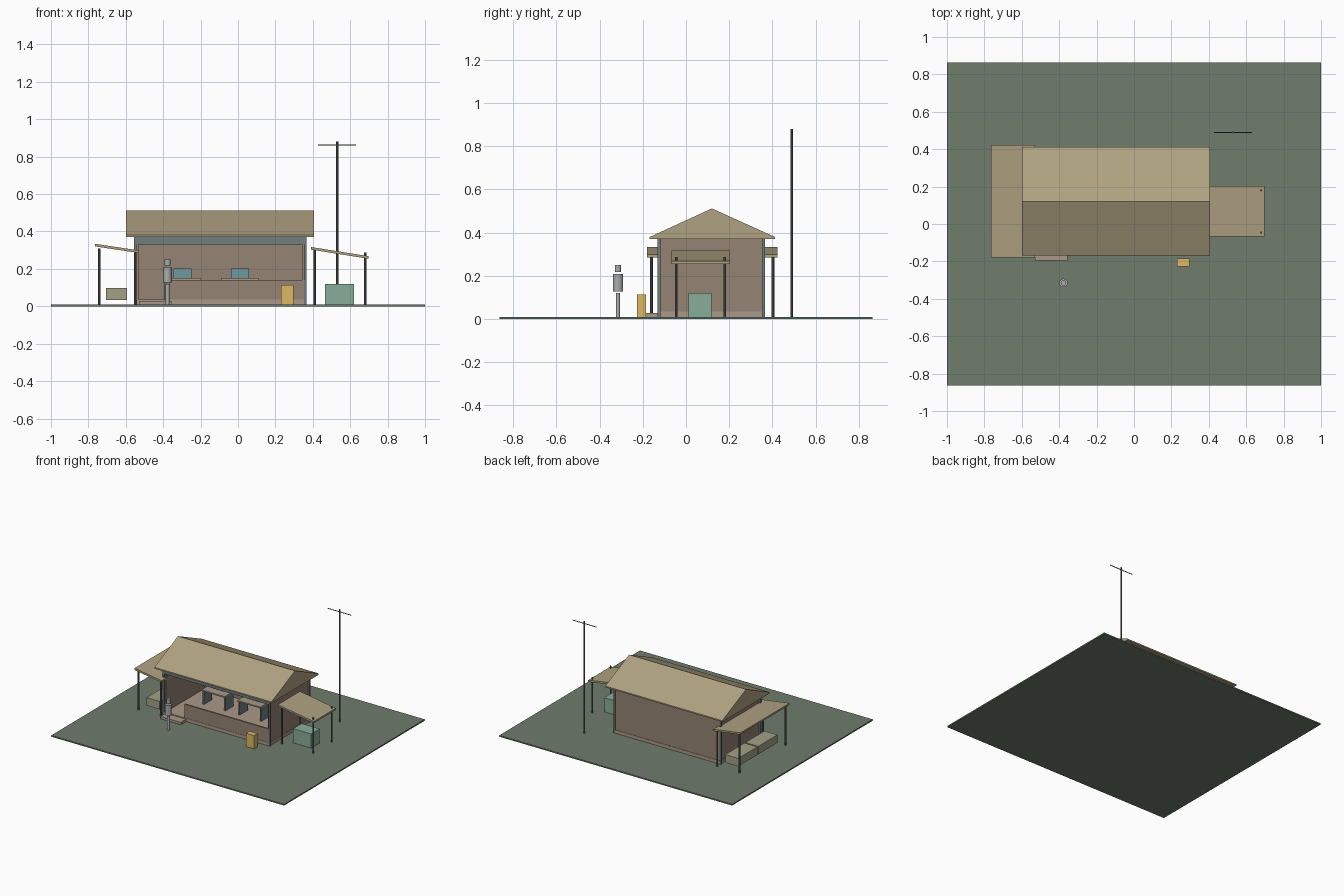
import bpy, bmesh, math

if "Cube" in bpy.data.objects:
    bpy.data.objects.remove(bpy.data.objects["Cube"])

def mat(name, r, g, b):
    m = bpy.data.materials.new(name)
    m.diffuse_color = (r, g, b, 1)
    m.use_nodes = True
    m.node_tree.nodes["Principled BSDF"].inputs["Base Color"].default_value = m.diffuse_color
    return m

GROUND = mat("ground_green", .16, .20, .15)
WALL = mat("wall_brown", .30, .23, .17)
FLOOR = mat("floor_tan", .40, .32, .25)
ROOF = mat("roof_straw", .43, .36, .22)
FRAME = mat("frame_teal", .16, .21, .21)
POST = mat("post_dark", .12, .14, .13)
SCREEN = mat("screen_blue", .15, .33, .36)
GREEN = mat("crate_green", .25, .42, .32)
YELLOW = mat("bin_yellow", .72, .48, .13)
BED = mat("bed_olive", .36, .36, .24)
METAL = mat("metal_grey", .40, .42, .42)

def finish(name, bm, material):
    me = bpy.data.meshes.new(name)
    bmesh.ops.recalc_face_normals(bm, faces=bm.faces)
    bm.to_mesh(me)
    bm.free()
    ob = bpy.data.objects.new(name, me)
    bpy.context.collection.objects.link(ob)
    me.materials.append(material)
    return ob

def box(name, x, y, z, material):
    """Box from (min, max) ranges."""
    bm = bmesh.new()
    bmesh.ops.create_cube(bm, size=1)
    for v in bm.verts:
        for i, r in enumerate((x, y, z)):
            v.co[i] = r[0] if v.co[i] < 0 else r[1]
    return finish(name, bm, material)

def cyl(name, x, y, z, r, material, sides=8):
    bm = bmesh.new()
    bmesh.ops.create_cone(bm, cap_ends=True, segments=sides,
                          radius1=r, radius2=r, depth=z[1] - z[0])
    ob = finish(name, bm, material)
    ob.location = (x, y, (z[0] + z[1]) / 2)
    return ob

def extrude(name, pts, to3d, step, material):
    """Extrude a closed profile along a vector."""
    bm = bmesh.new()
    f = bm.faces.new([bm.verts.new(to3d(*p)) for p in pts])
    ext = bmesh.ops.extrude_face_region(bm, geom=[f], use_keep_orig=True)
    bmesh.ops.translate(bm, vec=step, verts=[v for v in ext["geom"]
                        if isinstance(v, bmesh.types.BMVert)])
    return finish(name, bm, material)

def canopy(name, x, z, y, posts_x, posts_y, tops):
    """Sloping lean-to roof on four posts."""
    t = .007
    pts = [(x[0], z[0] - t), (x[1], z[1] - t), (x[1], z[1] + t), (x[0], z[0] + t)]
    extrude(name + "_roof", pts, lambda a, b: (a, y[0], b), (0, y[1] - y[0], 0), ROOF)
    for px, top in zip(posts_x, tops):
        for py in posts_y:
            cyl(name + "_post", px, py, (.01, top), .006, POST)

# ground plate
box("ground_plate", (-1, 1), (-.863, .863), (0, .01), GROUND)

# main building shell, open at the front
box("floor_slab", (-.55, .36), (-.13, .365), (.01, .035), FLOOR)
box("back_wall", (-.545, .355), (.35, .362), (.035, .372), WALL)
for n, x in (("left_wall", -.545), ("right_wall", .343)):
    box(n, (x, x + .012), (-.122, .35), (.035, .372), WALL)
box("front_low_wall", (-.37, .355), (-.128, -.115), (.035, .14), WALL)
box("front_beam", (-.55, .36), (-.13, -.115), (.33, .372), FRAME)
for x in (-.55, .36):
    for y in (-.124, .36):
        box("corner_post", (x - .007, x + .007), (y - .007, y + .007), (.01, .375), FRAME)
box("door_step", (-.53, -.355), (-.195, -.13), (.01, .028), FLOOR)

# gable roof
extrude("gable_roof", [(-.168, .38), (.412, .38), (.12, .512)],
        lambda a, b: (-.6, a, b), (1.005, 0, 0), ROOF)
box("eave_board", (-.6, .405), (-.168, .412), (.37, .38), ROOF)

# desks with screens
for x in (-.297, .01):
    box("desk_top", (x - .1, x + .1), (.12, .24), (.14, .15), FLOOR)
    for s in (-1, 1):
        c = x + s * .092
        box("desk_leg", (c - .006, c + .006), (.13, .23), (.035, .14), FRAME)
    box("desk_screen", (x - .048, x + .048), (.185, .197), (.15, .203), SCREEN)

# side lean-tos
canopy("right_canopy", (.39, .698), (.31, .261), (-.068, .203),
       (.41, .68), (-.046, .18), (.305, .287))
canopy("left_canopy", (-.764, -.53), (.327, .292), (-.18, .423),
       (-.742, -.55), (-.16, .403), (.31, .292))

# things under the canopies and outside
box("green_crate", (.465, .62), (.012, .117), (.01, .12), GREEN)
for y in (-.115, .13):
    box("bed", (-.705, -.593), (y, y + .235), (.035, .097), BED)
box("yellow_bin", (.23, .298), (-.228, -.185), (.01, .113), YELLOW)

# round standing figure of stacked drums
for n, z, r in (("figure_base", (.01, .12), .010), ("figure_body", (.128, .208), .023),
                ("figure_head", (.218, .25), .015)):
    cyl(n, -.377, -.315, z, r, METAL, 12)

# mast with crossbar
cyl("mast", .53, .49, (.01, .88), .006, POST)
bar = cyl("mast_crossbar", .53, .49, (.76, .964), .003, POST)
bar.rotation_euler = (0, math.pi / 2, 0)
